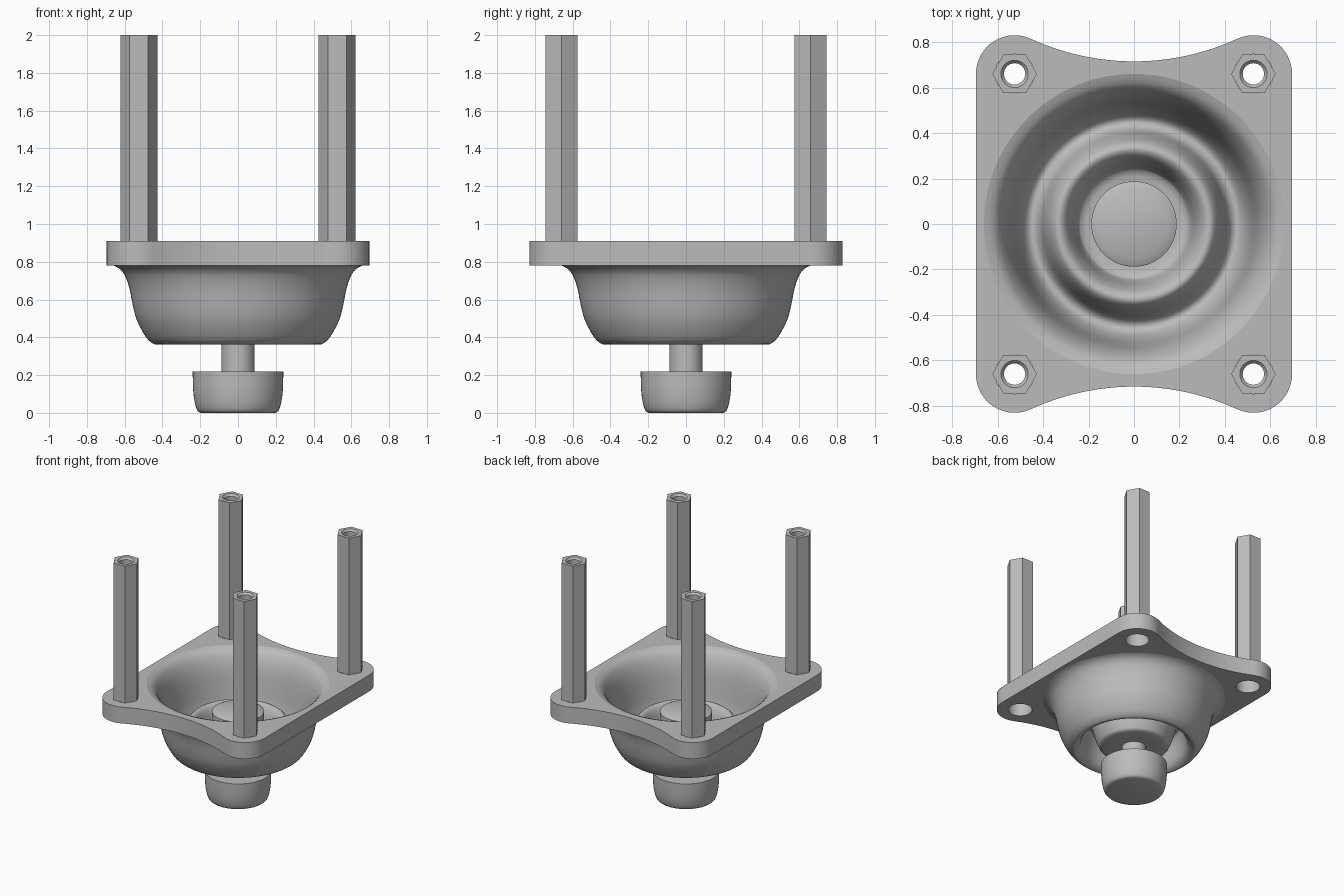
import bpy, bmesh, math
from mathutils import Vector

cube = bpy.data.objects.get("Cube")
if cube:
    bpy.data.objects.remove(cube, do_unlink=True)

grey = bpy.data.materials.new("plain grey")
grey.use_nodes = True
grey.diffuse_color = (0.5, 0.5, 0.5, 1)
grey.node_tree.nodes["Principled BSDF"].inputs["Base Color"].default_value = (0.5, 0.5, 0.5, 1)


def finish(obj, angle=30):
    """Give the part its material and smooth shading with sharp edges kept."""
    obj.data.materials.clear()
    obj.data.materials.append(grey)
    bpy.ops.object.select_all(action="DESELECT")
    obj.select_set(True)
    bpy.context.view_layer.objects.active = obj
    bpy.ops.object.shade_smooth_by_angle(angle=math.radians(angle))
    return obj


def arc(cx, cy, r, a0, a1, n):
    """Points on an arc, angles in degrees."""
    angles = [math.radians(a0 + (a1 - a0) * i / n) for i in range(n + 1)]
    return [(cx + r * math.cos(a), cy + r * math.sin(a)) for a in angles]


def circle(cx, cy, r, n):
    return arc(cx, cy, r, 0, 360, n)[:-1]


def extrude_outline(name, loops, z0, z1):
    """Solid from an outer loop and hole loops."""
    curve = bpy.data.curves.new(name, "CURVE")
    curve.dimensions = "2D"
    curve.fill_mode = "BOTH"
    curve.extrude = (z1 - z0) / 2
    for loop in loops:
        spline = curve.splines.new("POLY")
        spline.points.add(len(loop) - 1)
        for point, (x, y) in zip(spline.points, loop):
            point.co = (x, y, 0, 1)
        spline.use_cyclic_u = True
    temp = bpy.data.objects.new(name + " outline", curve)
    bpy.context.collection.objects.link(temp)
    graph = bpy.context.evaluated_depsgraph_get()
    mesh = bpy.data.meshes.new_from_object(temp.evaluated_get(graph))
    bpy.data.objects.remove(temp, do_unlink=True)
    bm = bmesh.new()
    bm.from_mesh(mesh)
    bmesh.ops.translate(bm, verts=bm.verts, vec=(0, 0, (z0 + z1) / 2))
    bmesh.ops.remove_doubles(bm, verts=bm.verts, dist=0.0001)
    bmesh.ops.recalc_face_normals(bm, faces=bm.faces)
    bm.to_mesh(mesh)
    bm.free()
    obj = bpy.data.objects.new(name, mesh)
    bpy.context.collection.objects.link(obj)
    return finish(obj)


def lathe(name, profile, steps=64, at=(0, 0), closed=False, angle=30):
    """Turn a radius/height profile around the vertical axis."""
    bm = bmesh.new()
    verts = [bm.verts.new((r, 0, z)) for r, z in profile]
    pairs = list(zip(verts, verts[1:]))
    if closed:
        pairs.append((verts[-1], verts[0]))
    edges = [bm.edges.new(p) for p in pairs]
    bmesh.ops.spin(bm, geom=verts + edges, axis=(0, 0, 1), cent=(0, 0, 0),
                   angle=math.tau, steps=steps, use_merge=False)
    bmesh.ops.remove_doubles(bm, verts=bm.verts, dist=0.0001)
    bmesh.ops.recalc_face_normals(bm, faces=bm.faces)
    mesh = bpy.data.meshes.new(name)
    bm.to_mesh(mesh)
    bm.free()
    obj = bpy.data.objects.new(name, mesh)
    obj.location = (at[0], at[1], 0)
    bpy.context.collection.objects.link(obj)
    return finish(obj, angle)


def smooth_path(points, sub=3):
    """Catmull-Rom curve through the points."""
    p = [Vector(q) for q in points]
    p = [p[0]] + p + [p[-1]]
    path = []
    for a, b, c, d in zip(p, p[1:], p[2:], p[3:]):
        for i in range(sub):
            t = i / sub
            q = 0.5 * (2 * b + (c - a) * t + (2 * a - 5 * b + 4 * c - d) * t ** 2
                       + (3 * b - 3 * c + d - a) * t ** 3)
            path.append(tuple(q))
    return path + [tuple(points[-1])]


# Mounting plate: round corners, straight sides, concave front and back
PX, PY, CORNER = 0.525, 0.66, 0.17
PLATE_LOW, PLATE_TOP = 0.78, 0.91
WAIST_R, WAIST_Y = 1.086, 1.801
lean = math.degrees(math.atan2(WAIST_Y - PY, PX))
half = arc(PX, PY, CORNER, 0, 180 - lean, 16)
half += arc(0, WAIST_Y, WAIST_R, -lean, lean - 180, 24)[1:-1]
half += arc(-PX, PY, CORNER, lean, 180, 16)
outline = half + [(-x, -y) for x, y in half]
corners = [(sx * PX, sy * PY) for sx in (-1, 1) for sy in (-1, 1)]
holes = [circle(x, y, 0.087, 32) for x, y in corners]
extrude_outline("mounting_plate", [outline, circle(0, 0, 0.66, 96)] + holes,
                PLATE_LOW, PLATE_TOP)

# Bowl with a raised ring and a sunken centre cup
upper = smooth_path([(0.66, 0.91), (0.605, 0.88), (0.56, 0.79), (0.535, 0.66),
                     (0.515, 0.53), (0.485, 0.44), (0.45, 0.41), (0.415, 0.44),
                     (0.39, 0.53), (0.365, 0.6), (0.335, 0.63), (0.3, 0.61),
                     (0.27, 0.54), (0.25, 0.46), (0.21, 0.42), (0, 0.42)])
lower = smooth_path([(0, 0.37), (0.22, 0.37), (0.26, 0.4), (0.29, 0.48),
                     (0.31, 0.55), (0.335, 0.575), (0.355, 0.55), (0.37, 0.48),
                     (0.39, 0.395), (0.43, 0.365), (0.455, 0.37), (0.49, 0.405),
                     (0.535, 0.49), (0.557, 0.57), (0.575, 0.66), (0.6, 0.73),
                     (0.63, 0.765), (0.66, 0.78)])
lathe("bowl", upper + lower, steps=96, closed=True, angle=50)

# Foot with a rounded lower edge
foot = smooth_path([(0.195, 0), (0.215, 0.012), (0.23, 0.06), (0.238, 0.13), (0.24, 0.22)])
lathe("foot", [(0, 0)] + foot + [(0, 0.22)])

# Stem and the knob inside the bowl
lathe("stem", [(0, 0.2), (0.088, 0.2), (0.088, 0.56), (0, 0.56)], steps=48)
lathe("knob", [(0, 0.4), (0.188, 0.4), (0.188, 0.69), (0.15, 0.71), (0, 0.71)])

# Hexagonal posts, each with a countersunk bore
for x, y in corners:
    side = ("left" if x > 0 else "right") + ("_front" if y < 0 else "_back")
    extrude_outline(side + "_post", [circle(x, y, 0.098, 6), circle(x, y, 0.06, 32)],
                    PLATE_TOP, 2)
    lathe(side + "_post_bore", [(0.06, 2), (0.047, 1.985), (0.047, PLATE_TOP),
                                (0.06, PLATE_TOP)], steps=32, at=(x, y))
